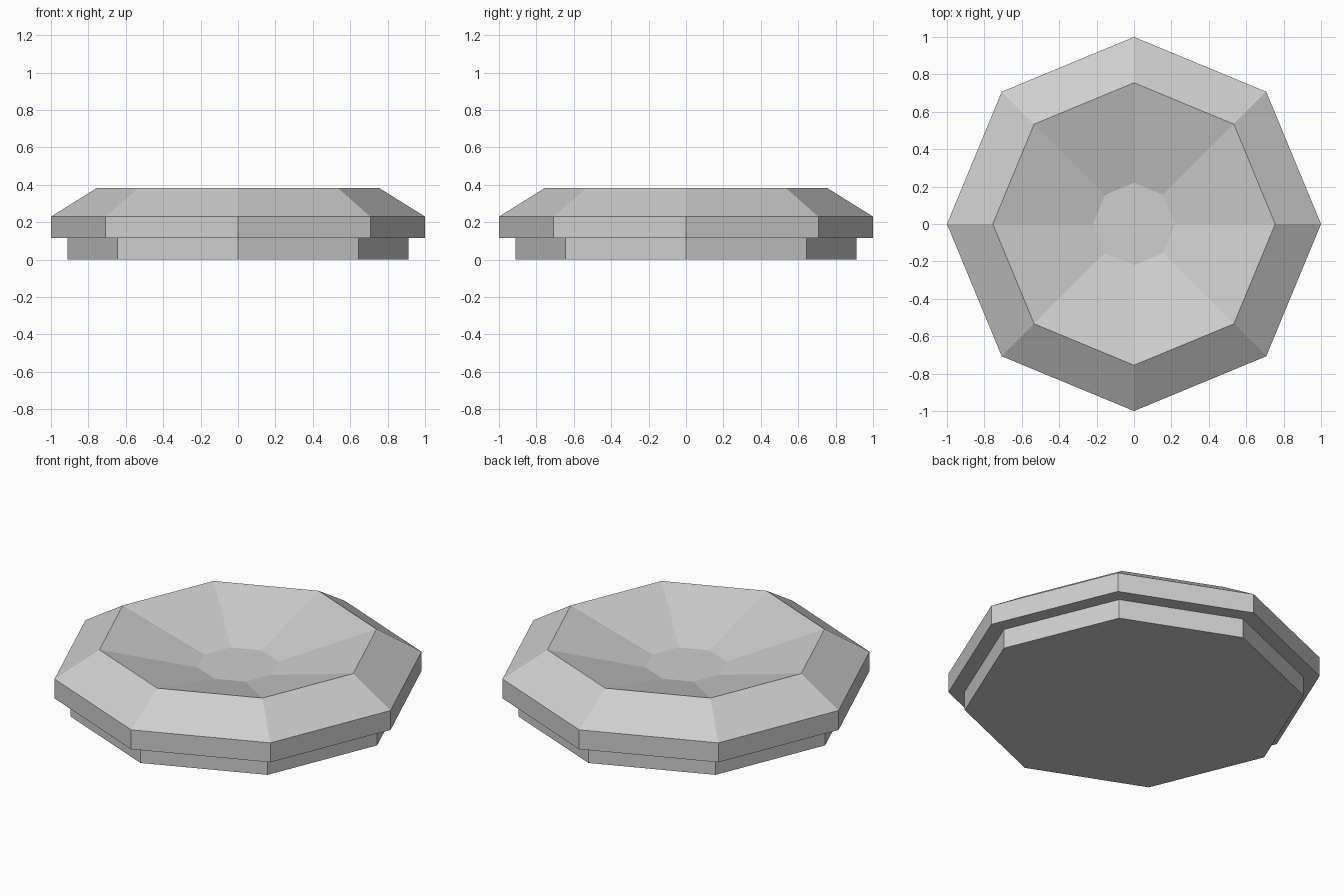
import bpy, bmesh
from math import cos, sin, pi

SIDES = 8

cube = bpy.data.objects.get("Cube")
if cube:
    bpy.data.objects.remove(cube, do_unlink=True)

stone = bpy.data.materials.new("pale grey stone")
stone.use_nodes = True
grey = (0.62, 0.62, 0.62, 1)
stone.diffuse_color = grey
stone.node_tree.nodes["Principled BSDF"].inputs["Base Color"].default_value = grey


def lathe(name, profile, cap_first=False, cap_last=False):
    """Faceted turned shape from (radius, height) pairs, with optional end caps."""
    bm = bmesh.new()
    rings = [[bm.verts.new((r * cos(2 * pi * i / SIDES), r * sin(2 * pi * i / SIDES), z))
              for i in range(SIDES)] for r, z in profile]
    for low, high in zip(rings, rings[1:]):
        for i in range(SIDES):
            j = (i + 1) % SIDES
            bm.faces.new((low[i], low[j], high[j], high[i]))
    if cap_first:
        bm.faces.new(rings[0][::-1])
    if cap_last:
        bm.faces.new(rings[-1])
    mesh = bpy.data.meshes.new(name)
    bm.to_mesh(mesh)
    bm.free()
    mesh.materials.append(stone)
    obj = bpy.data.objects.new(name, mesh)
    bpy.context.collection.objects.link(obj)
    return obj


# Recessed foot, closed underneath
lathe("base", [(0.912, 0), (0.912, 0.115)], cap_first=True)

# Overhanging rim, sloped shoulder and sunken dish with a flat floor
lathe("dish", [(0.912, 0.115), (1, 0.115), (1, 0.23), (0.755, 0.383), (0.22, 0.235)],
      cap_last=True)
